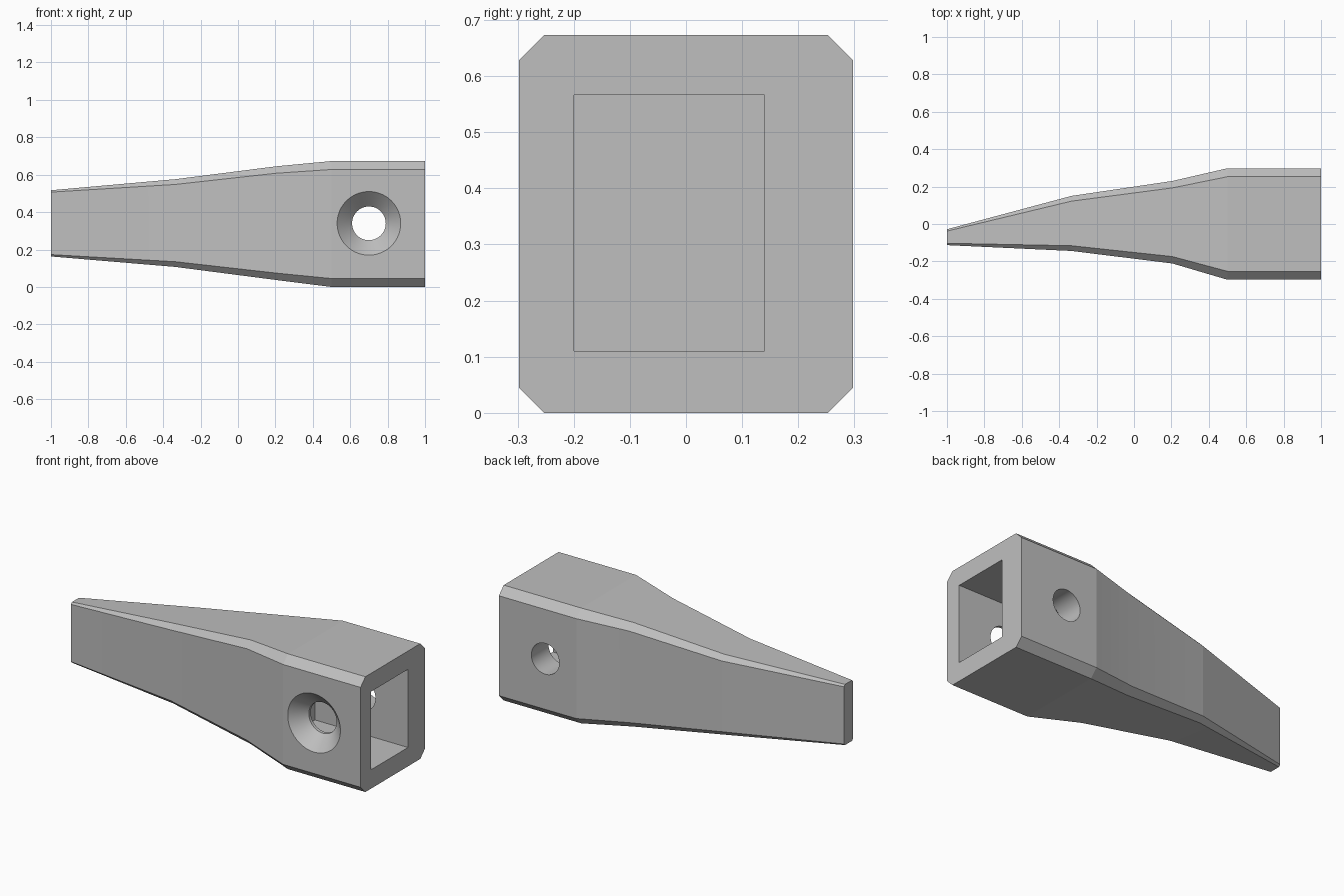
import bpy, bmesh, math

cube = bpy.data.objects.get("Cube")
if cube:
    bpy.data.objects.remove(cube, do_unlink=True)

grey = bpy.data.materials.new("plain_grey")
grey.use_nodes = True
colour = (0.52, 0.52, 0.52, 1)
grey.diffuse_color = colour
grey.node_tree.nodes["Principled BSDF"].inputs["Base Color"].default_value = colour


def loft(name, rings):
    """Closed solid through a list of equally sized rings of points."""
    bm = bmesh.new()
    loops = [[bm.verts.new(p) for p in ring] for ring in rings]
    for a, b in zip(loops, loops[1:]):
        for i in range(len(a)):
            j = (i + 1) % len(a)
            bm.faces.new((a[i], a[j], b[j], b[i]))
    bm.faces.new(loops[0])
    bm.faces.new(loops[-1])
    bmesh.ops.recalc_face_normals(bm, faces=bm.faces)
    mesh = bpy.data.meshes.new(name)
    bm.to_mesh(mesh)
    bm.free()
    mesh.materials.append(grey)
    obj = bpy.data.objects.new(name, mesh)
    bpy.context.collection.objects.link(obj)
    return obj


def chamfered(x, y0, y1, z0, z1, c):
    """Rectangle across the x axis with cut corners."""
    return [(x, y0 + c, z0), (x, y1 - c, z0), (x, y1, z0 + c), (x, y1, z1 - c),
            (x, y1 - c, z1), (x, y0 + c, z1), (x, y0, z1 - c), (x, y0, z0 + c)]


def circle(y, radius, sides=96):
    """Ring across the y axis, centred on the bolt hole."""
    turns = [2 * math.pi * i / sides for i in range(sides)]
    return [(0.7 + radius * math.cos(t), y, 0.34 + radius * math.sin(t)) for t in turns]


# Tapered body: x, y range, z range, chamfer
sections = [(-1, -0.113, -0.028, 0.163, 0.517, 0.01),
            (-0.335, -0.144, 0.15, 0.107, 0.576, 0.028),
            (0.205, -0.211, 0.23, 0.037, 0.645, 0.037),
            (0.5, -0.298, 0.298, 0, 0.673, 0.045),
            (1, -0.298, 0.298, 0, 0.673, 0.045)]
body = loft("tapered_body", [chamfered(*s) for s in sections])

# Socket in the wide end
socket = loft("socket_cutter", [
    [(x, -0.2, 0.11), (x, 0.14, 0.11), (x, 0.14, 0.566), (x, -0.2, 0.566)]
    for x in (0.4, 1.1)])

# Cross hole, countersunk on the front
hole = loft("countersunk_hole_cutter", [
    circle(-0.308, 0.18), circle(-0.218, 0.09), circle(0.4, 0.09)])

for cutter in (socket, hole):
    cut = body.modifiers.new(cutter.name, "BOOLEAN")
    cut.operation = "DIFFERENCE"
    cut.solver = "EXACT"
    cut.object = cutter

# Apply the cuts and remove the cutters
bpy.ops.object.select_all(action="DESELECT")
bpy.context.view_layer.objects.active = body
body.select_set(True)
for cut in list(body.modifiers):
    bpy.ops.object.modifier_apply(modifier=cut.name)
for cutter in (socket, hole):
    bpy.data.objects.remove(cutter, do_unlink=True)
bpy.ops.object.shade_smooth_by_angle(angle=math.radians(5))
